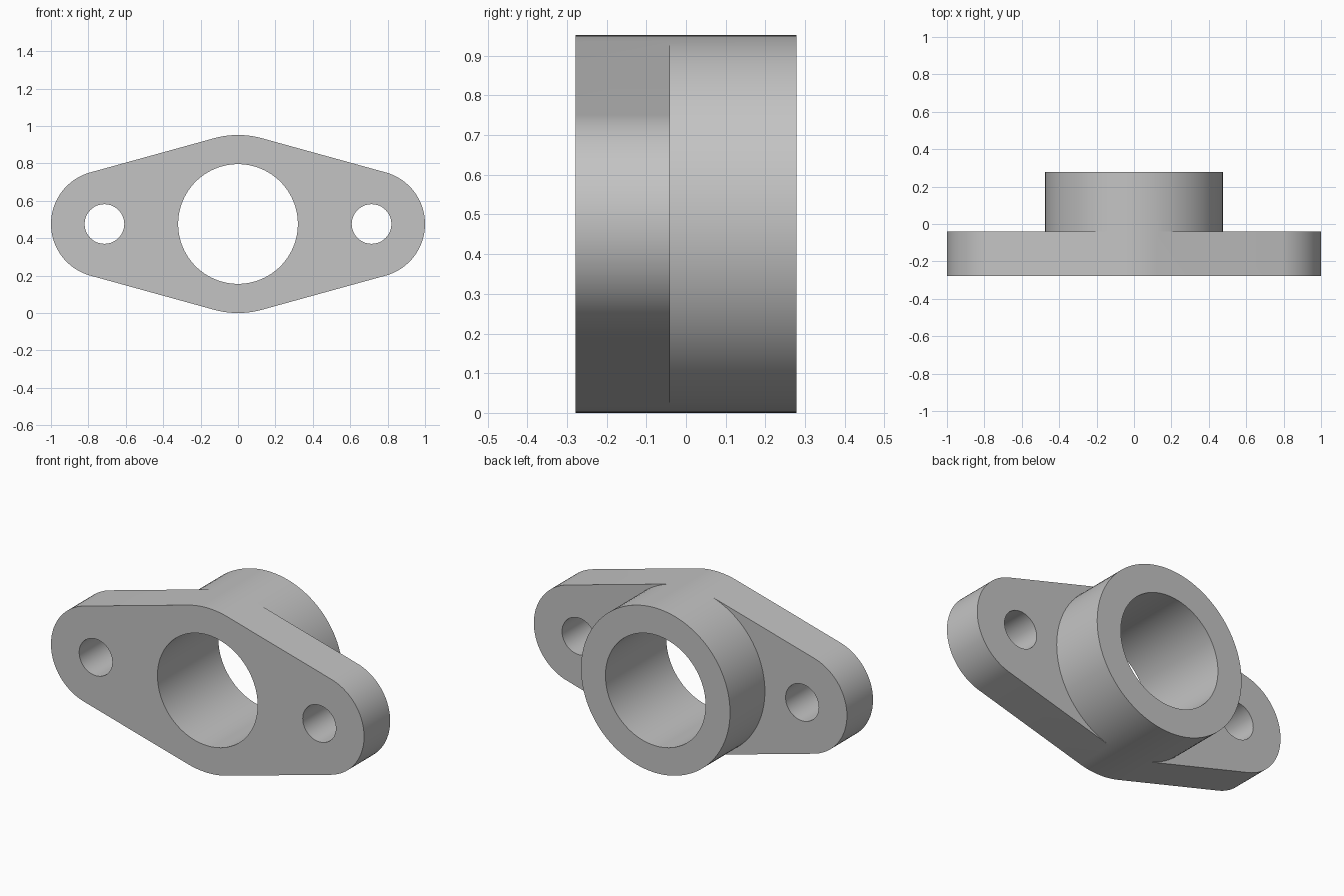
import bpy, bmesh
from math import acos, cos, sin, pi

cube = bpy.data.objects.get("Cube")
if cube:
    bpy.data.objects.remove(cube, do_unlink=True)

# Main dimensions
BOSS_R, BORE_R = 0.476, 0.32
EAR_X, EAR_R, HOLE_R = 0.714, 0.286, 0.106
FRONT, STEP, BACK = -0.278, -0.04, 0.278
PHI = acos((BOSS_R - EAR_R) / EAR_X)      # angle where the straight flanks touch

bm = bmesh.new()


def arc(x, r, start, end, steps, y):
    """Vertices along an arc, both ends included."""
    angles = [start + (end - start) * i / steps for i in range(steps + 1)]
    return [bm.verts.new((x + r * cos(a), y, BOSS_R + r * sin(a))) for a in angles]


def circle(x, r, y, steps=48):
    return arc(x, r, 0, 2 * pi * (1 - 1 / steps), steps - 1, y)


def centre_ring(r, y):
    """Ring about the bore as right, top, left and bottom arcs."""
    right = arc(0, r, -PHI, PHI, 40, y)
    top = arc(0, r, PHI, pi - PHI, 10, y)[1:]
    left = arc(0, r, pi - PHI, pi + PHI, 40, y)[1:]
    bottom = arc(0, r, pi + PHI, 2 * pi - PHI, 10, y)[1:-1]
    return right + top + left + bottom


def bridge(a, b):
    for i in range(len(a)):
        j = (i + 1) % len(a)
        bm.faces.new((a[i], a[j], b[j], b[i]))


def fill(*loops):
    """Flat cap bounded by an outer loop and any holes."""
    edges = []
    for loop in loops:
        for a, b in zip(loop, loop[1:] + loop[:1]):
            edges.append(bm.edges.get((a, b)) or bm.edges.new((a, b)))
    bmesh.ops.triangle_fill(bm, edges=edges, use_beauty=True)


# Boss rings; the step ring shares its top and bottom arcs with the plate
boss_step, boss_back = centre_ring(BOSS_R, STEP), centre_ring(BOSS_R, BACK)
bore_front, bore_back = centre_ring(BORE_R, FRONT), centre_ring(BORE_R, BACK)
right_side, top = boss_step[:41], boss_step[40:51]
left_side, bottom = boss_step[50:91], boss_step[90:] + boss_step[:1]

# Plate outlines on the front and step planes
ears = {}
for y in (FRONT, STEP):
    ears[y] = (arc(EAR_X, EAR_R, -PHI, PHI, 36, y),
               arc(-EAR_X, EAR_R, pi - PHI, pi + PHI, 36, y))
front_top = arc(0, BOSS_R, PHI, pi - PHI, 10, FRONT)
front_bottom = arc(0, BOSS_R, pi + PHI, 2 * pi - PHI, 10, FRONT)
front_outline = ears[FRONT][0] + front_top + ears[FRONT][1] + front_bottom
step_outline = ears[STEP][0] + top + ears[STEP][1] + bottom

# Walls and rear annulus
bridge(front_outline, step_outline)
bridge(boss_step, boss_back)
bridge(boss_back, bore_back)
bridge(bore_back, bore_front)

# Bolt holes and flat faces
front_holes = [circle(s * EAR_X, HOLE_R, FRONT) for s in (1, -1)]
step_holes = [circle(s * EAR_X, HOLE_R, STEP) for s in (1, -1)]
for a, b in zip(front_holes, step_holes):
    bridge(a, b)
fill(front_outline, bore_front, *front_holes)
for ear, side, hole in zip(ears[STEP], (right_side, left_side), step_holes):
    fill(ear + side[::-1], hole)

bmesh.ops.recalc_face_normals(bm, faces=bm.faces[:])
mesh = bpy.data.meshes.new("flange_bushing")
bm.to_mesh(mesh)
bm.free()
flange = bpy.data.objects.new("flange_bushing", mesh)
bpy.context.collection.objects.link(flange)

# Plain grey metal
grey = bpy.data.materials.new("plain_grey")
grey.use_nodes = True
colour = (0.55, 0.55, 0.55, 1)
grey.diffuse_color = colour
grey.node_tree.nodes["Principled BSDF"].inputs["Base Color"].default_value = colour
mesh.materials.append(grey)

bpy.ops.object.select_all(action="DESELECT")
flange.select_set(True)
bpy.context.view_layer.objects.active = flange
bpy.ops.object.shade_smooth_by_angle(angle=pi / 6)
